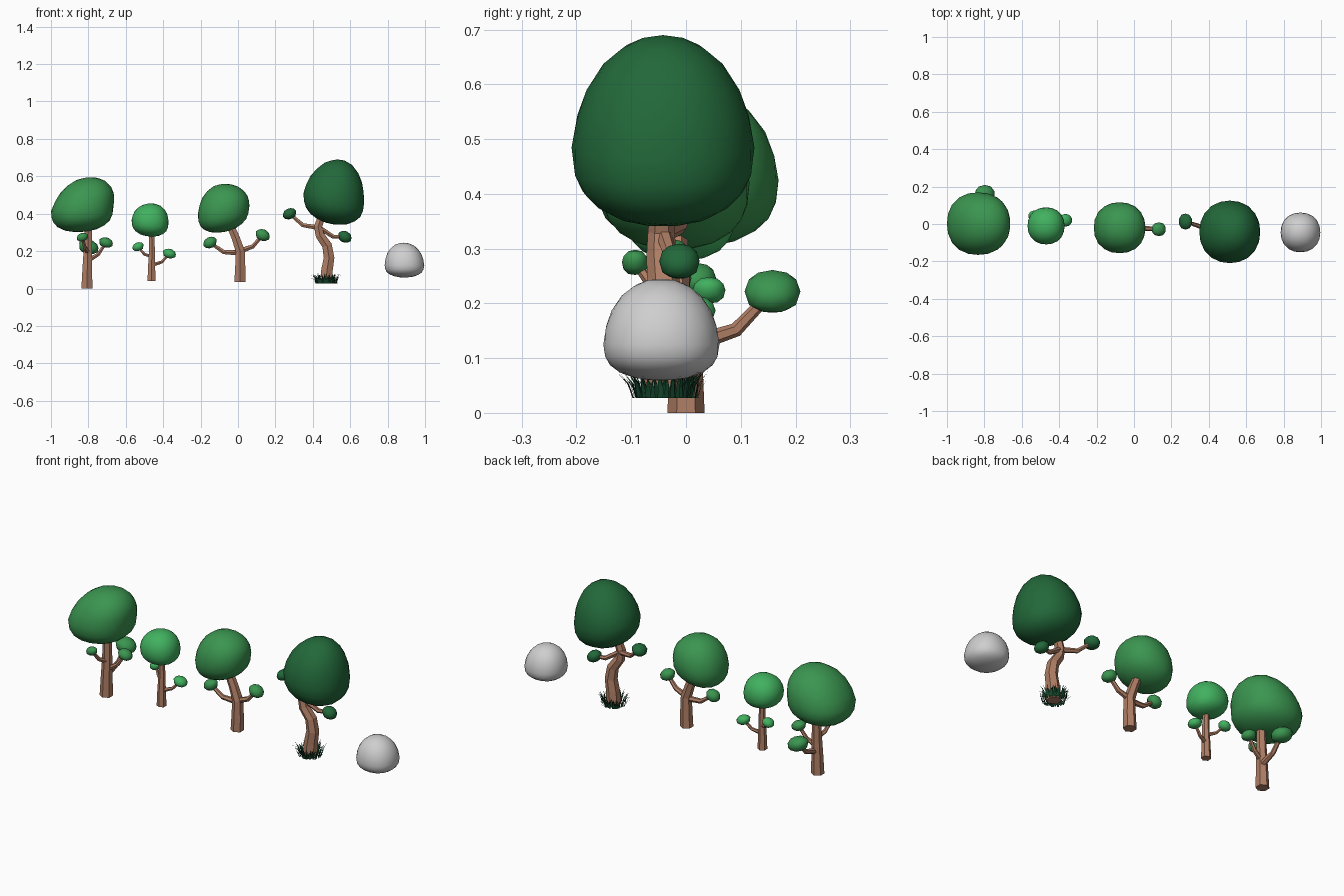
import bpy, bmesh, math, random
from mathutils import Vector

random.seed(4)
cube = bpy.data.objects.get("Cube")
if cube:
    bpy.data.objects.remove(cube)


def material(name, rgb):
    m = bpy.data.materials.new(name)
    m.use_nodes = True
    m.diffuse_color = (*rgb, 1)
    bsdf = m.node_tree.nodes["Principled BSDF"]
    bsdf.inputs["Base Color"].default_value = (*rgb, 1)
    bsdf.inputs["Roughness"].default_value = 0.9
    return m


LIGHT = material("light green", (0.053, 0.44, 0.115))
MID = material("mid green", (0.043, 0.3, 0.08))
DARK = material("dark green", (0.016, 0.14, 0.042))
GRASS = material("grass green", (0.007, 0.06, 0.024))
BARK = material("bark brown", (0.43, 0.21, 0.13))
STONE = material("stone grey", (0.62, 0.62, 0.62))


def finish(bm, name, mat, smooth):
    bmesh.ops.recalc_face_normals(bm, faces=bm.faces)
    for f in bm.faces:
        f.smooth = smooth
    mesh = bpy.data.meshes.new(name)
    bm.to_mesh(mesh)
    bm.free()
    mesh.materials.append(mat)
    ob = bpy.data.objects.new(name, mesh)
    bpy.context.collection.objects.link(ob)
    return ob


def blob(name, mat, centre, rx, ry, up, down, lean=0, sag=0, taper=0, box=2.2, detail=3):
    """Rounded mass: separate upper and lower heights, leaning top, sagging side."""
    bm = bmesh.new()
    bmesh.ops.create_icosphere(bm, subdivisions=detail, radius=1)
    for v in bm.verts:
        p = v.co.copy()
        p /= sum(abs(c) ** box for c in p) ** (1 / box)
        z = max(p.z, 0)
        if p.z < 0:
            # flatter underside
            p.z = -(abs(p.z) ** 0.85)
        shrink = 1 - taper * z
        v.co = (centre[0] + rx * p.x * shrink + lean * z,
                centre[1] + ry * p.y * shrink,
                centre[2] + p.z * (up if p.z > 0 else down) + sag * p.x * (1 - z))
    return finish(bm, name, mat, True)


def tube(name, path, r0, r1, sides=6):
    """Faceted tapering limb along a path."""
    pts = [Vector(p) for p in path]
    bm = bmesh.new()
    rings = []
    for i, p in enumerate(pts):
        d = (pts[min(i + 1, len(pts) - 1)] - pts[max(i - 1, 0)]).normalized()
        if i == 0 and d.z > 0.8:
            d = Vector((0, 0, 1))
        side = d.cross(Vector((0, 1, 0.01))).normalized()
        other = d.cross(side)
        r = r0 + (r1 - r0) * i / (len(pts) - 1)
        ring = []
        for k in range(sides):
            a = math.tau * (k + 0.5) / sides
            ring.append(bm.verts.new(p + r * (side * math.cos(a) + other * math.sin(a))))
        rings.append(ring)
    for a, b in zip(rings, rings[1:]):
        for k in range(sides):
            j = (k + 1) % sides
            bm.faces.new((a[k], a[j], b[j], b[k]))
    bm.faces.new(rings[0])
    bm.faces.new(rings[-1])
    return finish(bm, name, BARK, False)


def branch(tree, side, mat, start, end, size, r=0.011):
    """Limb that curves upward and carries a small leaf clump."""
    s, e = Vector(start), Vector(end)
    mid = s.lerp(e, 0.55) - Vector((0, 0, 0.15 * (e - s).length))
    tube(f"{tree}_{side}_branch", [s, mid, e], r * 1.25, r * 0.75)
    w, d, h = size
    lean = 0.2 * w * (1 if e.x < s.x else -1)
    blob(f"{tree}_{side}_leaves", mat, e, w, d, h, h, lean, detail=2,
         sag=0.15 * h * (1 if e.x < s.x else -1))


# broad tree
tube("broad_tree_trunk", [(-0.808, 0, 0), (-0.806, 0, 0.1), (-0.803, 0, 0.2),
                          (-0.80, 0, 0.36)], 0.034, 0.022)
blob("broad_tree_crown", MID, (-0.833, 0.002, 0.425), 0.167, 0.167, 0.17, 0.122,
     lean=0.045, sag=0.012, taper=0.08, box=2.25)
branch("broad_tree", "left", MID, (-0.80, 0, 0.15), (-0.705, 0.02, 0.246), (0.037, 0.035, 0.028))
branch("broad_tree", "back", MID, (-0.80, 0.01, 0.125), (-0.797, 0.158, 0.222),
       (0.053, 0.051, 0.039), 0.013)
branch("broad_tree", "right", MID, (-0.80, 0, 0.19), (-0.833, -0.093, 0.275), (0.03, 0.024, 0.023))

# little tree
tube("little_tree_trunk", [(-0.462, -0.01, 0.04), (-0.462, -0.01, 0.12),
                           (-0.46, -0.01, 0.2), (-0.462, -0.01, 0.32)], 0.025, 0.015)
blob("little_tree_crown", LIGHT, (-0.47, -0.01, 0.36), 0.099, 0.099, 0.095, 0.082,
     lean=0.004, sag=-0.006, taper=0.05)
branch("little_tree", "left", LIGHT, (-0.46, -0.01, 0.125), (-0.366, 0.02, 0.187),
       (0.035, 0.034, 0.026), 0.009)
branch("little_tree", "right", LIGHT, (-0.46, -0.01, 0.17), (-0.535, 0.042, 0.224),
       (0.03, 0.03, 0.024), 0.008)

# bent tree
tube("bent_tree_trunk", [(0.01, -0.02, 0.035), (0.012, -0.02, 0.12), (0.012, -0.02, 0.2),
                         (-0.012, -0.02, 0.27), (-0.05, -0.02, 0.36)], 0.034, 0.022)
blob("bent_tree_crown", MID, (-0.077, -0.02, 0.42), 0.138, 0.136, 0.14, 0.118,
     lean=0.008, sag=0.024, taper=0.04)
branch("bent_tree", "left", MID, (0.012, -0.02, 0.2), (0.133, -0.028, 0.286),
       (0.038, 0.037, 0.032), 0.013)
branch("bent_tree", "right", MID, (0.012, -0.02, 0.19), (-0.15, -0.025, 0.246),
       (0.036, 0.035, 0.031), 0.013)

# tall winding tree
tube("tall_tree_trunk", [(0.47, -0.04, 0.03), (0.476, -0.04, 0.1), (0.487, -0.04, 0.165),
                         (0.476, -0.04, 0.23), (0.438, -0.045, 0.285),
                         (0.428, -0.045, 0.33), (0.455, -0.04, 0.41)], 0.038, 0.022)
blob("tall_tree_crown", DARK, (0.512, -0.042, 0.485), 0.163, 0.167, 0.205, 0.142,
     lean=0.02, sag=-0.022, taper=0.1, box=2.15)
branch("tall_tree", "left", DARK, (0.435, -0.04, 0.325), (0.572, -0.012, 0.277),
       (0.036, 0.037, 0.032), 0.012)
branch("tall_tree", "right", DARK, (0.435, -0.04, 0.325), (0.275, 0.013, 0.4),
       (0.036, 0.043, 0.03), 0.012)

# grass tuft: thin double-curved blades in a ring
bm = bmesh.new()
for i in range(110):
    a = math.tau * i / 110 + random.uniform(-0.05, 0.05)
    out = Vector((math.cos(a), math.sin(a), 0))
    across = Vector((-out.y, out.x, 0)) * 0.0045
    base = Vector((0.47, -0.038, 0.027)) + out * random.uniform(0.04, 0.062)
    reach = random.uniform(0.005, 0.03)
    height = random.uniform(0.03, 0.058)
    middle = base + out * reach * 0.35 + Vector((0, 0, height * 0.55))
    tip = base + out * reach + across * random.uniform(-2, 2) + Vector((0, 0, height))
    v = [bm.verts.new(p) for p in (base - across, base + across, middle + across * 0.7,
                                   middle - across * 0.7, tip)]
    bm.faces.new(v[:4])
    bm.faces.new((v[3], v[2], v[4]))
finish(bm, "grass_tuft", GRASS, False)

# boulder
blob("boulder", STONE, (0.89, -0.045, 0.125), 0.106, 0.106, 0.12, 0.066,
     lean=-0.004, taper=0.06)
